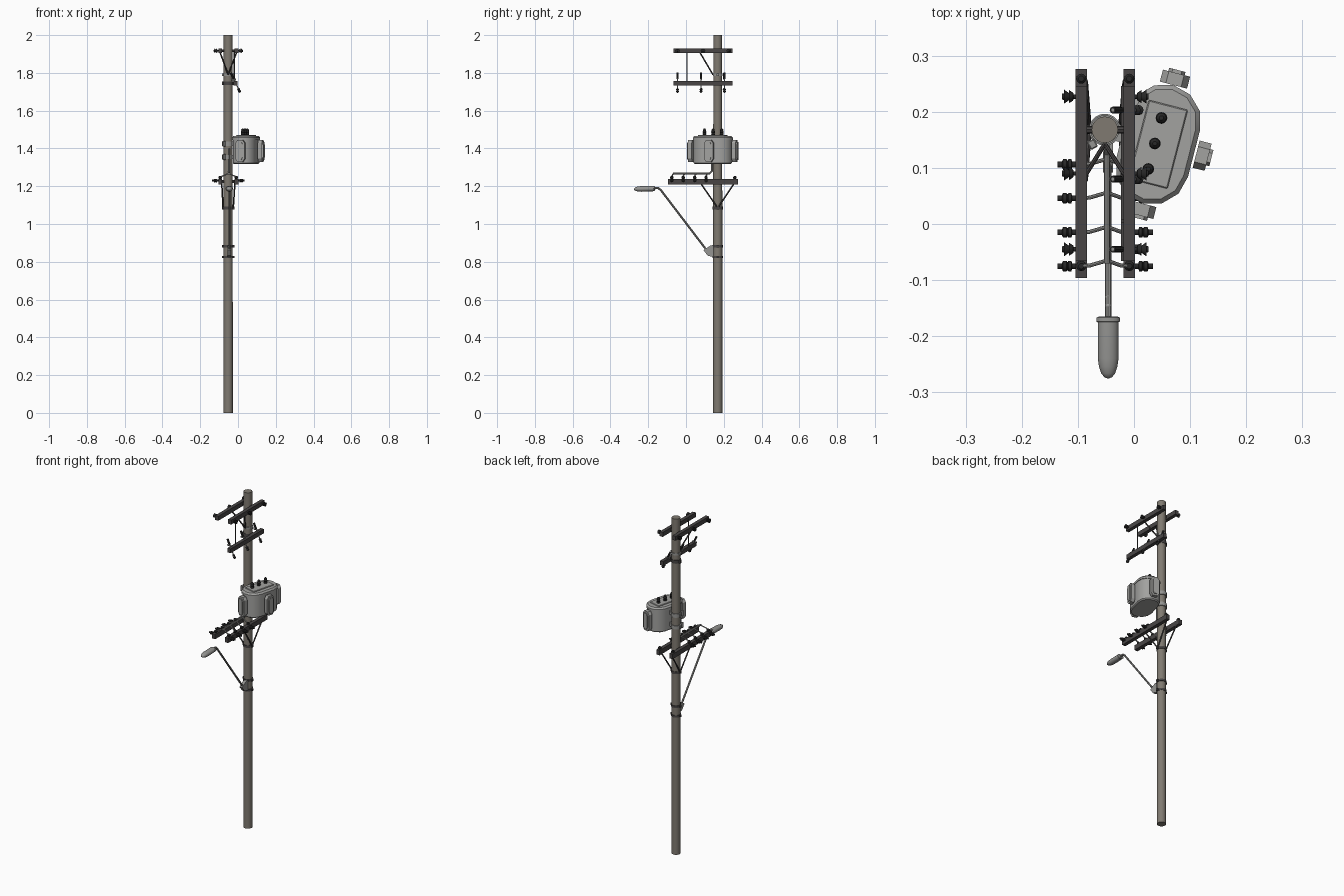
import bpy, bmesh, math
from mathutils import Vector, Matrix

if "Cube" in bpy.data.objects:
    bpy.data.objects.remove(bpy.data.objects["Cube"])


def mat(name, r, g, b):
    m = bpy.data.materials.new(name)
    m.diffuse_color = (r, g, b, 1)
    m.use_nodes = True
    m.node_tree.nodes["Principled BSDF"].inputs["Base Color"].default_value = m.diffuse_color
    return m


WOOD = mat("weathered_wood", .215, .195, .165)
ARM = mat("dark_arm", .065, .06, .06)
BLACK = mat("black_ceramic", .022, .022, .022)
STEEL = mat("grey_steel", .30, .30, .29)
TANK = mat("tank_grey", .36, .36, .35)
PX, PY = -.052, .168            # pole axis
ARMX = (-.094, -.0085)          # crossarm centre lines


def finish(name, bm, m, smooth=True):
    bmesh.ops.recalc_face_normals(bm, faces=bm.faces[:])
    me = bpy.data.meshes.new(name)
    bm.to_mesh(me)
    bm.free()
    o = bpy.data.objects.new(name, me)
    bpy.context.collection.objects.link(o)
    me.materials.append(m)
    if smooth:
        me.shade_smooth()
        me.set_sharp_from_angle(angle=math.radians(35))
    return o


def loft(name, rings, m, smooth=True):
    """Skin equal-length rings of points and cap both ends."""
    bm = bmesh.new()
    vs = [[bm.verts.new(p) for p in r] for r in rings]
    n = len(vs[0])
    for a, b in zip(vs, vs[1:]):
        for i in range(n):
            j = (i + 1) % n
            bm.faces.new((a[i], a[j], b[j], b[i]))
    bm.faces.new(vs[0][::-1])
    bm.faces.new(vs[-1])
    return finish(name, bm, m, smooth)


def lathe(name, profile, start, direction, m, n=12, flat=1):
    """Turn (radius, distance) pairs about an axis; flat squashes in z."""
    q = Vector(direction).to_track_quat('Z', 'Y')
    s = Vector(start)
    rings = []
    for r, t in profile:
        ring = []
        for i in range(n):
            a = 2 * math.pi * i / n
            p = q @ Vector((r * math.cos(a), r * math.sin(a), t))
            ring.append(s + Vector((p.x, p.y, p.z * flat)))
        rings.append(ring)
    return loft(name, rings, m)


def rod(name, a, b, r, m, n=8):
    d = Vector(b) - Vector(a)
    return lathe(name, [(r, 0), (r, d.length)], a, d, m, n)


def box(name, c, size, m, bevel=0, rot=0):
    bm = bmesh.new()
    bmesh.ops.create_cube(bm, size=1)
    bmesh.ops.scale(bm, vec=size, verts=bm.verts)
    if bevel:
        bmesh.ops.bevel(bm, geom=bm.edges[:], offset=bevel, segments=1, affect='EDGES')
    bmesh.ops.transform(bm, matrix=Matrix.Translation(c) @ Matrix.Rotation(rot, 4, 'Z'), verts=bm.verts)
    return finish(name, bm, m, False)


def pipe(name, pts, r, m):
    for i, (a, b) in enumerate(zip(pts, pts[1:])):
        rod(name, a, b, r, m)
        if i:
            bm = bmesh.new()
            bmesh.ops.create_icosphere(bm, subdivisions=2, radius=r, matrix=Matrix.Translation(a))
            finish(name + "_elbow", bm, m)


def band(name, z, h, m, r=.0275):
    lathe(name, [(r, 0), (r, h)], (PX, PY, z - h / 2), (0, 0, 1), m, 20)
    for s in (-1, 1):
        box(name + "_lug", (PX + s * .028, PY, z), (.01, .012, h), m)


# Pole
lathe("pole", [(.0245, 0), (.0235, 2)], (PX, PY, 0), (0, 0, 1), WOOD, 20)

# Top pair of crossarms with sideways cone insulators
cone = [(.004, 0), (.004, .003), (.007, .004), (.0115, .011), (.006, .011), (.0125, .02),
        (.006, .02), (.005, .024)]
for x, s in zip(ARMX, (-1, 1)):
    box("top_crossarm", (x, .09, 1.917), (.021, .312, .026), ARM)
    for y in (-.045, .09, .227):
        lathe("cone_insulator", cone, (x + s * .0105, y, 1.917), (s, 0, 0), BLACK)
    rod("top_brace", (x, .075, 1.906), (PX, .143, 1.79), .004, ARM)
rod("top_through_bolt", (ARMX[0], PY, 1.917), (ARMX[1], PY, 1.917), .007, ARM)
band("brace_band", 1.79, .012, STEEL, .026)

# Middle crossarm with three fuse cutouts
box("middle_crossarm", (-.0125, .09, 1.745), (.021, .312, .026), ARM)
rod("arm_link", (-.02, .005, 1.745), (-.02, .005, 1.917), .0035, ARM)
band("middle_arm_band", 1.745, .02, ARM, .026)
for y in (-.045, .08, .203):
    a, b = Vector((-.038, y, 1.80)), Vector((.012, y, 1.695))
    d = b - a
    rod("fuse_tube", a, b, .003, STEEL)
    rod("fuse_top", a, a + d * .3, .006, BLACK)
    lathe("fuse_bottom", [(.004, 0), (.009, .006), (.005, .012), (.009, .018), (.004, .024)],
          a + d * .78, d, BLACK)
    rod("fuse_mount", (-.038, y, 1.765), (-.01, y, 1.765), .004, STEEL)

# Lower pair of crossarms with spools, pins and V braces
spool = [(.005, 0), (.005, .006), (.0095, .007), (.0095, .012), (.007, .014), (.0095, .016),
         (.0095, .022), (.005, .024), (.005, .032)]
knob = [(.005, 0), (.009, .004), (.009, .011), (.005, .016)]
ys = (-.075, -.015, .046, .106)
for x, s in zip(ARMX, (-1, 1)):
    box("lower_crossarm", (x, .09, 1.224), (.021, .372, .029), ARM)
    for y in ys:
        lathe("spool_insulator", spool, (x + s * .0105, y, 1.23), (s, 0, 0), BLACK)
        lathe("pin_knob", knob, (x, y, 1.238), (0, 0, 1), BLACK)
        pipe("cable_branch", [(PX + .004, y + .01, 1.268), (x - s * .015, y + .001, 1.256),
                              (x, y, 1.249)], .0035, STEEL)
    lathe("pin_knob", knob, (x, .259, 1.238), (0, 0, 1), BLACK)
    for y in (.078, .255):
        rod("lower_brace", (x - s * .008, y, 1.215), (PX + s * .027, PY, 1.085), .004, ARM)
rod("lower_through_bolt", (ARMX[0], PY, 1.224), (ARMX[1], PY, 1.224), .008, ARM)
band("lower_brace_band", 1.085, .014, ARM)

# Cable trunk climbing the pole
pipe("cable_trunk", [(PX + .004, -.07, 1.268), (PX + .004, .125, 1.268), (PX + .004, .137, 1.28),
                     (PX + .004, .137, 1.40)], .0055, STEEL)

# Transformer, turned about z
C, ROT = Vector((.043, .142, 0)), math.radians(-14.5)
R = Matrix.Rotation(ROT, 3, 'Z')


def at(x, y, z):
    return C + R @ Vector((x, y, z))


def tank_ring(w, s, z):
    pts = []
    for side in (1, -1):
        for i in range(7):
            a = math.pi * i / 6
            pts.append(at(side * w * math.cos(a), side * (s + w * math.sin(a)), z))
    return pts


loft("transformer_tank", [tank_ring(w, .043, z) for w, z in
     ((.056, 1.318), (.062, 1.324), (.062, 1.448))], TANK)
loft("transformer_lid", [tank_ring(w, .043, z) for w, z in
     ((.066, 1.446), (.066, 1.457), (.058, 1.466))], TANK)
box("lid_plate", at(0, 0, 1.467), (.072, .145, .008), TANK, .002, ROT)
for y in (-.047, 0, .047):
    lathe("bushing", [(.007, 0), (.0105, .006), (.008, .012), (.0105, .018), (.008, .024),
                      (.009, .029), (.004, .036)], at(-.006, y, 1.469), (0, 0, 1), BLACK)

# Radiator fins: octagonal panels on three sides
outline = [(-.5, -.36), (-.28, -.5), (.28, -.5), (.5, -.36), (.5, .36), (.28, .5), (-.28, .5), (-.5, .36)]
for ang, d in ((0, .098), (90, .137), (-90, .137)):
    F = Matrix.Rotation(math.radians(ang), 3, 'Z')
    for w, h, d0, d1 in ((.05, .115, d - .028, d - .006), (.03, .095, d - .007, d)):
        loft("radiator_fin", [[at(*(F @ Vector((e, u * w, 1.387 + v * h)))) for u, v in outline]
                              for e in (d0, d1)], TANK, False)

# Transformer hangers on the pole
for z in (1.355, 1.425):
    band("hanger_band", z, .022, STEEL, .0285)
    box("hanger_bracket", (-.02, .16, z), (.03, .03, .022), STEEL, 0, ROT)
    box("hanger_bolt", (PX - .022, PY - .026, z), (.014, .016, .03), STEEL, .002, .5)

# Street lamp with its arm and bracket
LX = -.046
for z in (.825, .882):
    band("lamp_band", z, .012, ARM)
bracket = [(.146, .825), (.146, .885), (.128, .885), (.092, .862), (.115, .832)]
loft("lamp_bracket", [[(LX + o, y, z) for y, z in bracket] for o in (-.009, .009)], STEEL, False)
pipe("lamp_arm", [(LX, .118, .85), (LX, -.132, 1.178), (LX, -.146, 1.19), (LX, -.175, 1.189)],
     .0055, STEEL)
lathe("lamp_collar", [(.017, 0), (.021, .002), (.021, .009), (.017, .011)],
      (LX, -.165, 1.188), (0, -1, 0), STEEL, 16, .6)
lathe("lamp_head", [(.0185, 0), (.0185, .065), (.0165, .08), (.0125, .092), (.007, .099), (.002, .101)],
      (LX, -.174, 1.187), (0, -1, -.03), STEEL, 16, .8)
